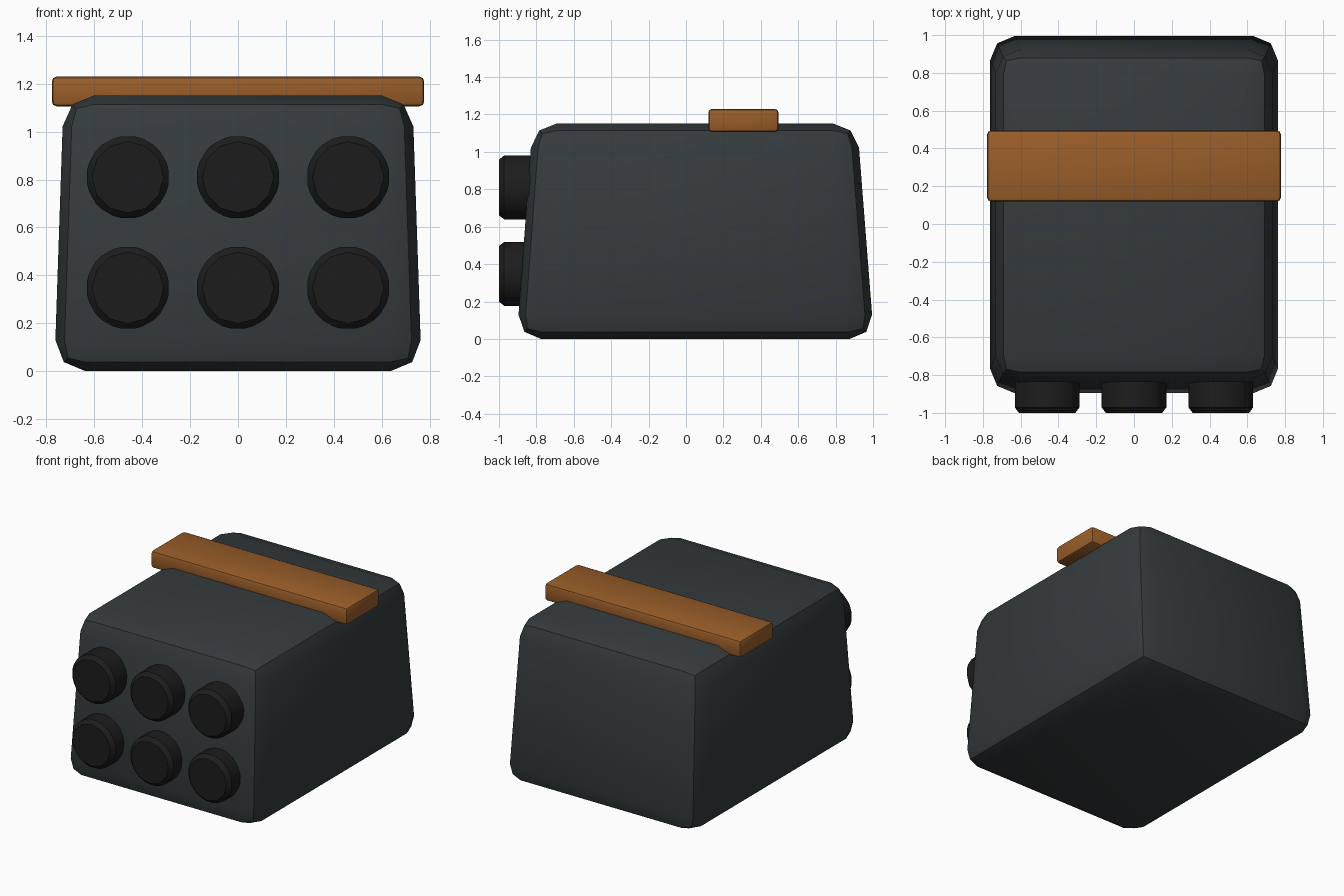
import bpy, bmesh, math
from mathutils import Matrix

if "Cube" in bpy.data.objects:
    bpy.data.objects.remove(bpy.data.objects["Cube"])


def material(name, rgb):
    m = bpy.data.materials.new(name)
    m.diffuse_color = (*rgb, 1)
    m.use_nodes = True
    m.node_tree.nodes["Principled BSDF"].inputs["Base Color"].default_value = m.diffuse_color
    return m


def finish(name, bm, mat, width, segments):
    """Turn a bmesh into a bevelled, angle-smoothed object."""
    bmesh.ops.bevel(bm, geom=bm.edges[:], offset=width, segments=segments,
                    profile=0.5, affect='EDGES')
    bmesh.ops.recalc_face_normals(bm, faces=bm.faces[:])
    mesh = bpy.data.meshes.new(name)
    bm.to_mesh(mesh)
    bm.free()
    mesh.materials.append(mat)
    ob = bpy.data.objects.new(name, mesh)
    bpy.context.collection.objects.link(ob)
    bpy.ops.object.select_all(action='DESELECT')
    ob.select_set(True)
    bpy.context.view_layer.objects.active = ob
    bpy.ops.object.shade_smooth_by_angle(angle=math.radians(30))
    return ob


slate = material("slate", (0.035, 0.043, 0.046))
black = material("black", (0.012, 0.012, 0.012))
leather = material("leather", (0.32, 0.11, 0.022))

# Housing: box tapering towards the top
bm = bmesh.new()
bmesh.ops.create_cube(bm, size=1)
for v in bm.verts:
    top = v.co.z > 0
    sx = 1 if v.co.x > 0 else -1
    back = v.co.y > 0
    v.co.x = sx * (0.728 if top else 0.767)
    v.co.y = (0.915 if top else 1.005) if back else (-0.82 if top else -0.905)
    v.co.z = 1.152 if top else 0
finish("housing", bm, slate, 0.13, 2)

# Tubes: two rows of three on the front
for row, z in enumerate((0.81, 0.348)):
    for col, x in enumerate((-0.46, 0, 0.46)):
        bm = bmesh.new()
        bmesh.ops.create_cone(
            bm, cap_ends=True, segments=12, radius1=0.178, radius2=0.178, depth=0.35,
            matrix=Matrix.Translation((x, -0.825, z)) @ Matrix.Rotation(math.pi / 2, 4, 'X'))
        finish(f"tube_{row + 1}_{col + 1}", bm, black, 0.028, 1)

# Strap across the top
bm = bmesh.new()
bmesh.ops.create_cube(
    bm, size=1,
    matrix=Matrix.Translation((0, 0.307, 1.168)) @ Matrix.Diagonal((1.555, 0.375, 0.124, 1)))
finish("strap", bm, leather, 0.02, 2)
